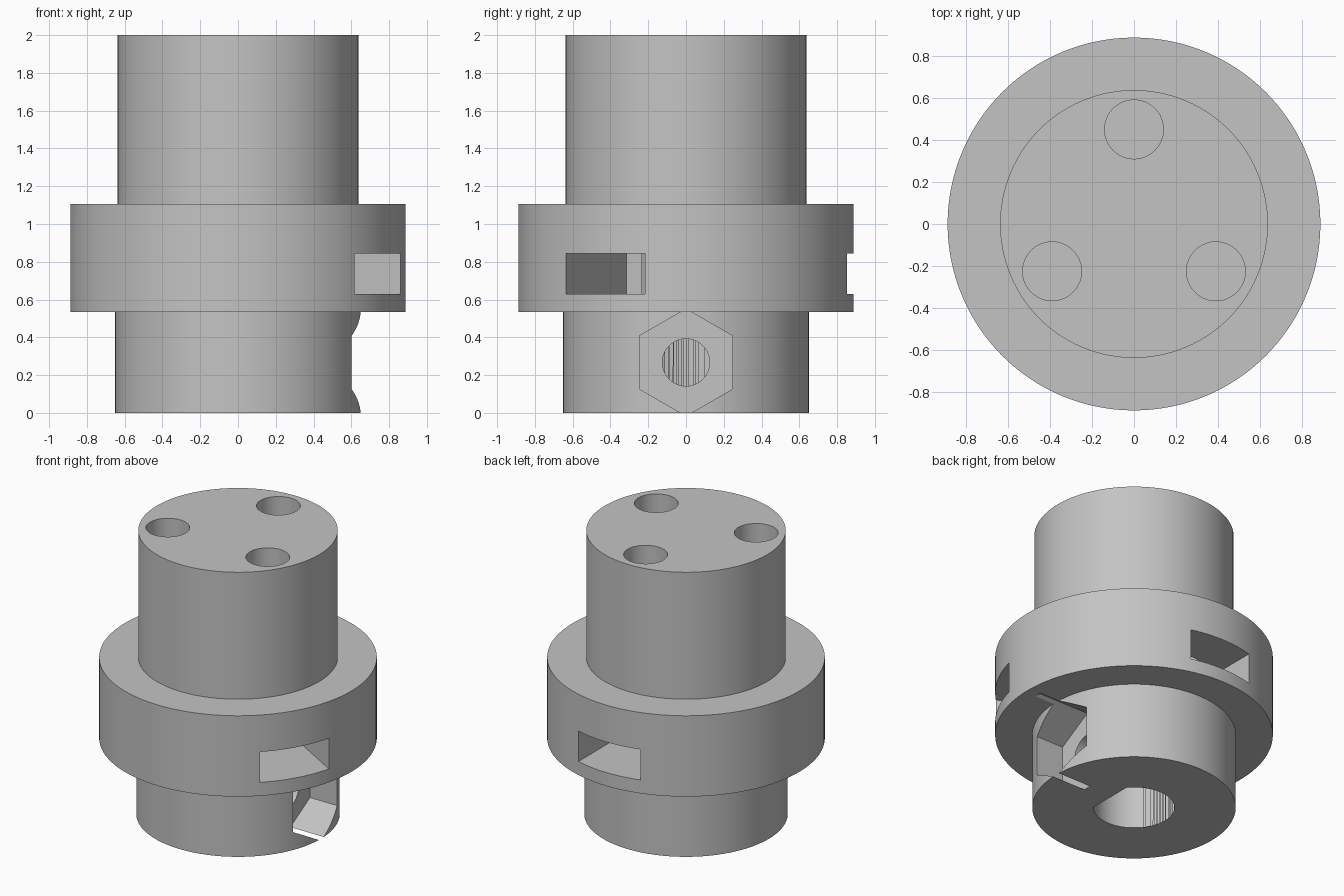
import bpy, bmesh
from math import pi, sin, cos
from mathutils import Matrix, Vector

old = bpy.data.objects.get("Cube")
if old:
    bpy.data.objects.remove(old, do_unlink=True)

SIDES = 128
scene = bpy.context.collection


def make_object(name, bm):
    bmesh.ops.recalc_face_normals(bm, faces=bm.faces)
    mesh = bpy.data.meshes.new(name)
    bm.to_mesh(mesh)
    bm.free()
    obj = bpy.data.objects.new(name, mesh)
    scene.objects.link(obj)
    return obj


def ring(radius, count, turn=0.0):
    return [(radius * cos(turn + 2 * pi * i / count),
             radius * sin(turn + 2 * pi * i / count)) for i in range(count)]


def prism(name, outline, low, high, matrix=Matrix()):
    """Extrude a flat outline from low to high, then place it."""
    bm = bmesh.new()
    base = bm.faces.new([bm.verts.new((x, y, low)) for x, y in outline])
    grown = bmesh.ops.extrude_face_region(bm, geom=[base])["geom"]
    top = [v for v in grown if isinstance(v, bmesh.types.BMVert)]
    bmesh.ops.translate(bm, verts=top, vec=Vector((0, 0, high - low)))
    bm.transform(matrix)
    return make_object(name, bm)


def cut(target, cutter):
    mod = target.modifiers.new("cut", "BOOLEAN")
    mod.operation = "DIFFERENCE"
    mod.solver = "EXACT"
    mod.object = cutter
    bpy.context.view_layer.objects.active = target
    bpy.ops.object.modifier_apply(modifier=mod.name)
    bpy.data.objects.remove(cutter, do_unlink=True)


# Stepped round body: base, wide collar and upper barrel
profile = [(0, 0), (0.65, 0), (0.65, 0.535), (0.887, 0.535),
           (0.887, 1.105), (0.637, 1.105), (0.637, 2), (0, 2)]
bm = bmesh.new()
verts = [bm.verts.new((r, 0, z)) for r, z in profile]
edges = [bm.edges.new(pair) for pair in zip(verts, verts[1:])]
bmesh.ops.spin(bm, geom=verts + edges, cent=(0, 0, 0), axis=(0, 0, 1),
               angle=2 * pi, steps=SIDES, use_merge=True)
bmesh.ops.remove_doubles(bm, verts=bm.verts, dist=0.0001)
body = make_object("coupling_body", bm)

# D-shaped shaft bore, flat on the set-screw side
d_shape = [(min(x, 0.2), y) for x, y in ring(0.258, SIDES)]
cut(body, prism("shaft_bore", d_shape, -0.1, 1.0))

# Nut slots through the collar wall and screw holes down to them
slot = [(0.213, -0.242), (1, -0.242), (1, 0.242), (0.213, 0.242)]
for i in range(3):
    turn = Matrix.Rotation(pi / 2 + i * 2 * pi / 3, 4, "Z")
    cut(body, prism("nut_slot", slot, 0.63, 0.845, turn))
    place = turn @ Matrix.Translation((0.45, 0, 0))
    cut(body, prism("screw_hole", ring(0.14, 64), 0.74, 2.1, place))

# Sideways set-screw hole with its hexagonal nut pocket
sideways = Matrix.Translation((0, 0, 0.267)) @ Matrix.Rotation(pi / 2, 4, "Y")
cut(body, prism("nut_pocket", ring(0.283, 6), 0.39, 0.8, sideways))
cut(body, prism("set_screw_hole", ring(0.125, 64), 0.1, 0.6, sideways))

# Plain grey plastic
grey = bpy.data.materials.new("grey_plastic")
grey.use_nodes = True
colour = (0.55, 0.55, 0.55, 1)
grey.diffuse_color = colour
grey.node_tree.nodes["Principled BSDF"].inputs["Base Color"].default_value = colour
body.data.materials.clear()
body.data.materials.append(grey)

bpy.ops.object.select_all(action="DESELECT")
body.select_set(True)
bpy.context.view_layer.objects.active = body
bpy.ops.object.shade_smooth_by_angle(angle=pi / 6)
